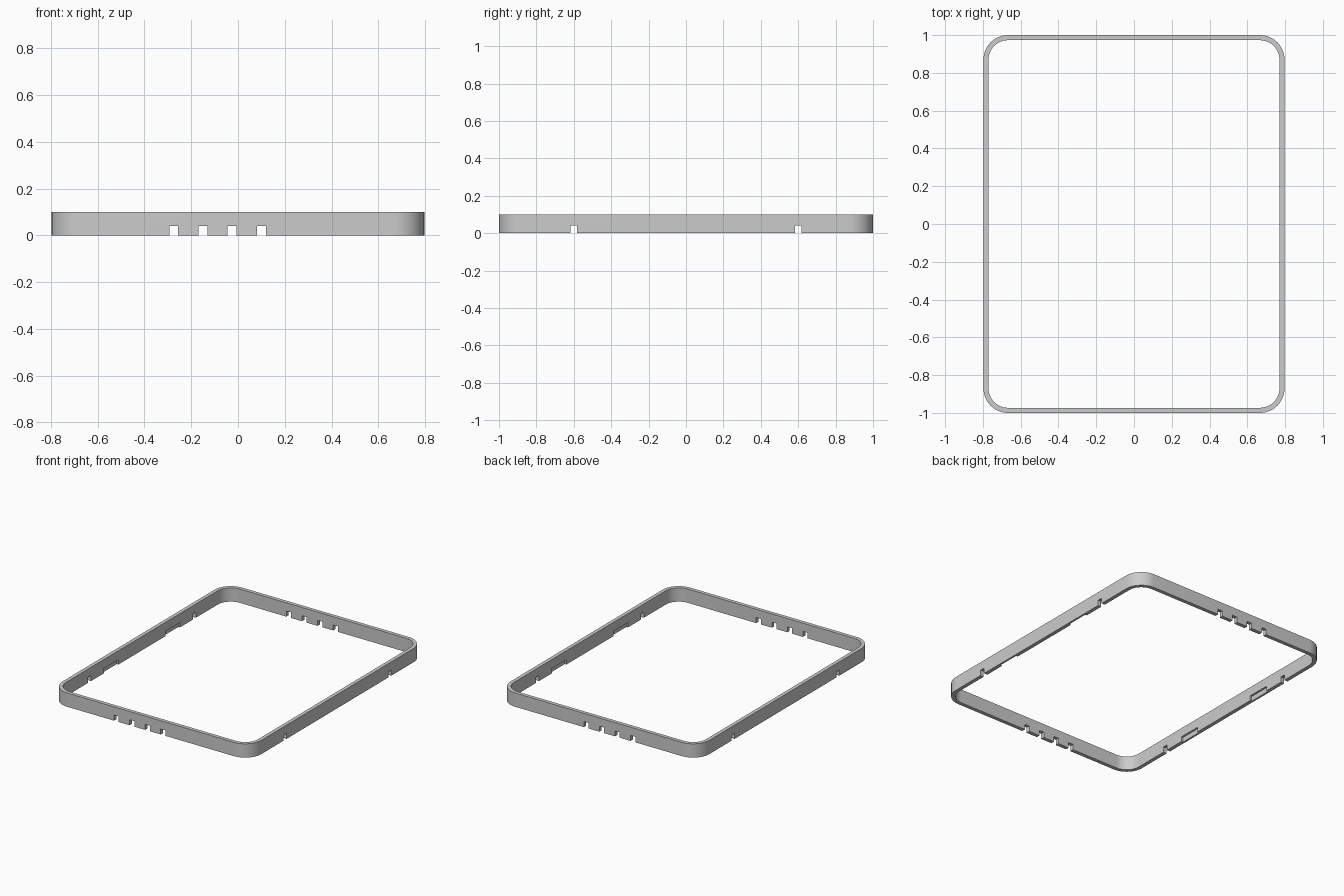
import bpy, bmesh, math

if "Cube" in bpy.data.objects:
    bpy.data.objects.remove(bpy.data.objects["Cube"])

HX, HY, H = 0.797, 1.0, 0.1      # half width, half depth, height
WALL, RADIUS, SEG = 0.027, 0.13, 16


def rounded_rect(hx, hy, r):
    pts = []
    for i, (sx, sy) in enumerate([(1, 1), (-1, 1), (-1, -1), (1, -1)]):
        for k in range(SEG + 1):
            a = math.pi / 2 * (i + k / SEG)
            pts.append((sx * (hx - r) + r * math.cos(a),
                        sy * (hy - r) + r * math.sin(a)))
    return pts


def add_object(name, bm):
    bmesh.ops.recalc_face_normals(bm, faces=bm.faces)
    mesh = bpy.data.meshes.new(name)
    bm.to_mesh(mesh)
    bm.free()
    ob = bpy.data.objects.new(name, mesh)
    bpy.context.collection.objects.link(ob)
    return ob


def add_box(bm, x, y, sx, sy, top):
    # box reaching from below the floor up to the given height
    low = -0.05
    verts = bmesh.ops.create_cube(bm, size=1)["verts"]
    bmesh.ops.scale(bm, vec=(sx, sy, top - low), verts=verts)
    bmesh.ops.translate(bm, vec=(x, y, (top + low) / 2), verts=verts)


# Rounded rectangular frame
bm = bmesh.new()
outer = rounded_rect(HX, HY, RADIUS)
inner = rounded_rect(HX - WALL, HY - WALL, RADIUS - WALL)
rings = [[bm.verts.new((x, y, z)) for x, y in prof]
         for prof, z in [(outer, 0), (outer, H), (inner, H), (inner, 0)]]
n = len(outer)
for a, b in zip(rings, rings[1:] + rings[:1]):
    for i in range(n):
        j = (i + 1) % n
        bm.faces.new((a[i], a[j], b[j], b[i]))
frame = add_object("frame", bm)

# Notches through the walls and shallow slots inside the long sides
bm = bmesh.new()
for s in (-1, 1):
    for x in (-0.275, -0.15, -0.025, 0.1):
        add_box(bm, x, s * HY, 0.038, 0.12, 0.04)
    for y in (-0.6, 0.6):
        add_box(bm, s * HX, y, 0.12, 0.036, 0.04)
    for y in (-0.352, 0.352):
        add_box(bm, s * (HX - WALL), y, 0.026, 0.165, 0.035)
cutter = add_object("notch_cutter", bm)
cutter.hide_render = True

mod = frame.modifiers.new("notches", "BOOLEAN")
mod.operation = "DIFFERENCE"
mod.solver = "EXACT"
mod.object = cutter
bpy.context.view_layer.objects.active = frame
frame.select_set(True)
bpy.ops.object.modifier_apply(modifier=mod.name)
bpy.data.objects.remove(cutter, do_unlink=True)
bpy.ops.object.shade_smooth_by_angle(angle=math.radians(30))
